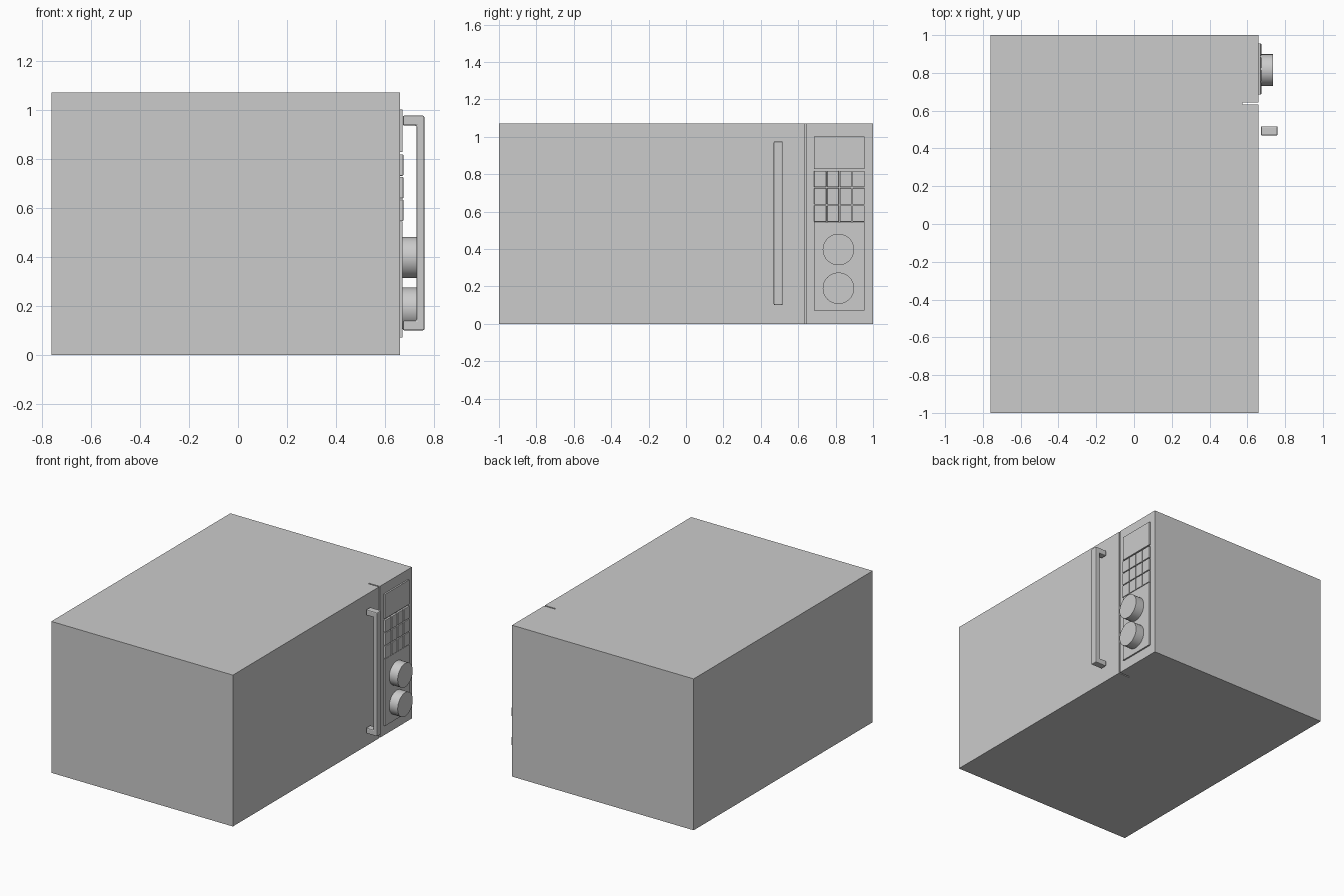
import bpy, bmesh, math

if "Cube" in bpy.data.objects:
    bpy.data.objects.remove(bpy.data.objects["Cube"])

FRONT = 0.66          # x of the door face
TOP = 1.07


def prism(name, pts, axis, lo, hi, bevel=0.0, segments=2):
    """Extrude a 2D profile: axis 'z' takes (x, y) points, axis 'y' takes (x, z)."""
    place = (lambda p, t: (p[0], p[1], t)) if axis == 'z' else (lambda p, t: (p[0], t, p[1]))
    bm = bmesh.new()
    face = bm.faces.new([bm.verts.new(place(p, lo)) for p in pts])
    ext = bmesh.ops.extrude_face_region(bm, geom=[face])
    d = hi - lo
    verts = [v for v in ext['geom'] if isinstance(v, bmesh.types.BMVert)]
    bmesh.ops.translate(bm, verts=verts, vec=(0, 0, d) if axis == 'z' else (0, d, 0))
    bmesh.ops.recalc_face_normals(bm, faces=bm.faces)
    mesh = bpy.data.meshes.new(name)
    bm.to_mesh(mesh)
    bm.free()
    ob = bpy.data.objects.new(name, mesh)
    bpy.context.collection.objects.link(ob)
    if bevel:
        m = ob.modifiers.new("edge_round", 'BEVEL')
        m.width, m.segments = bevel, segments
    return ob


def box(name, x, y, z, bevel=0.0):
    pts = [(x[0], y[0]), (x[1], y[0]), (x[1], y[1]), (x[0], y[1])]
    return prism(name, pts, 'z', z[0], z[1], bevel)


# Casing with the fixed control column beside the door
prism("casing", [(-0.76, -1), (0.575, -1), (0.575, 0.642), (FRONT, 0.642),
                 (FRONT, 1), (-0.76, 1)], 'z', 0, TOP)

# Door, leaving a narrow slot next to the control column
box("door", (0.575, FRONT), (-1, 0.633), (0, TOP))

# Bracket-shaped door handle
prism("door_handle", [(0.672, 0.10), (0.76, 0.10), (0.76, 0.975), (0.672, 0.975),
                      (0.672, 0.935), (0.728, 0.935), (0.728, 0.14), (0.672, 0.14)],
      'y', 0.469, 0.517, bevel=0.006)

# Control panel plates
Y0, Y1 = 0.685, 0.955
box("display", (FRONT - 0.005, 0.671), (Y0, Y1), (0.828, 1.0))
box("knob_plate", (FRONT - 0.005, 0.671), (Y0, Y1), (0.07, 0.543))

# Keypad: 4 columns, 3 rows
cw, rh, gap = (Y1 - Y0) / 4, (0.82 - 0.543) / 3, 0.0025
for r in range(3):
    for c in range(4):
        y, z = Y0 + c * cw, 0.543 + r * rh
        box(f"button_{r}_{c}", (FRONT - 0.005, 0.674),
            (y + gap * (c > 0), y + cw - gap * (c < 3)),
            (z + gap, z + rh - gap), bevel=0.003)

# Two round knobs
for i, z in enumerate((0.19, 0.397)):
    bpy.ops.mesh.primitive_cylinder_add(vertices=48, radius=0.084, depth=0.07,
                                        location=(0.702, 0.815, z),
                                        rotation=(0, math.pi / 2, 0))
    bpy.context.object.name = f"knob_{i + 1}"
    bpy.ops.object.shade_smooth_by_angle(angle=math.radians(35))
